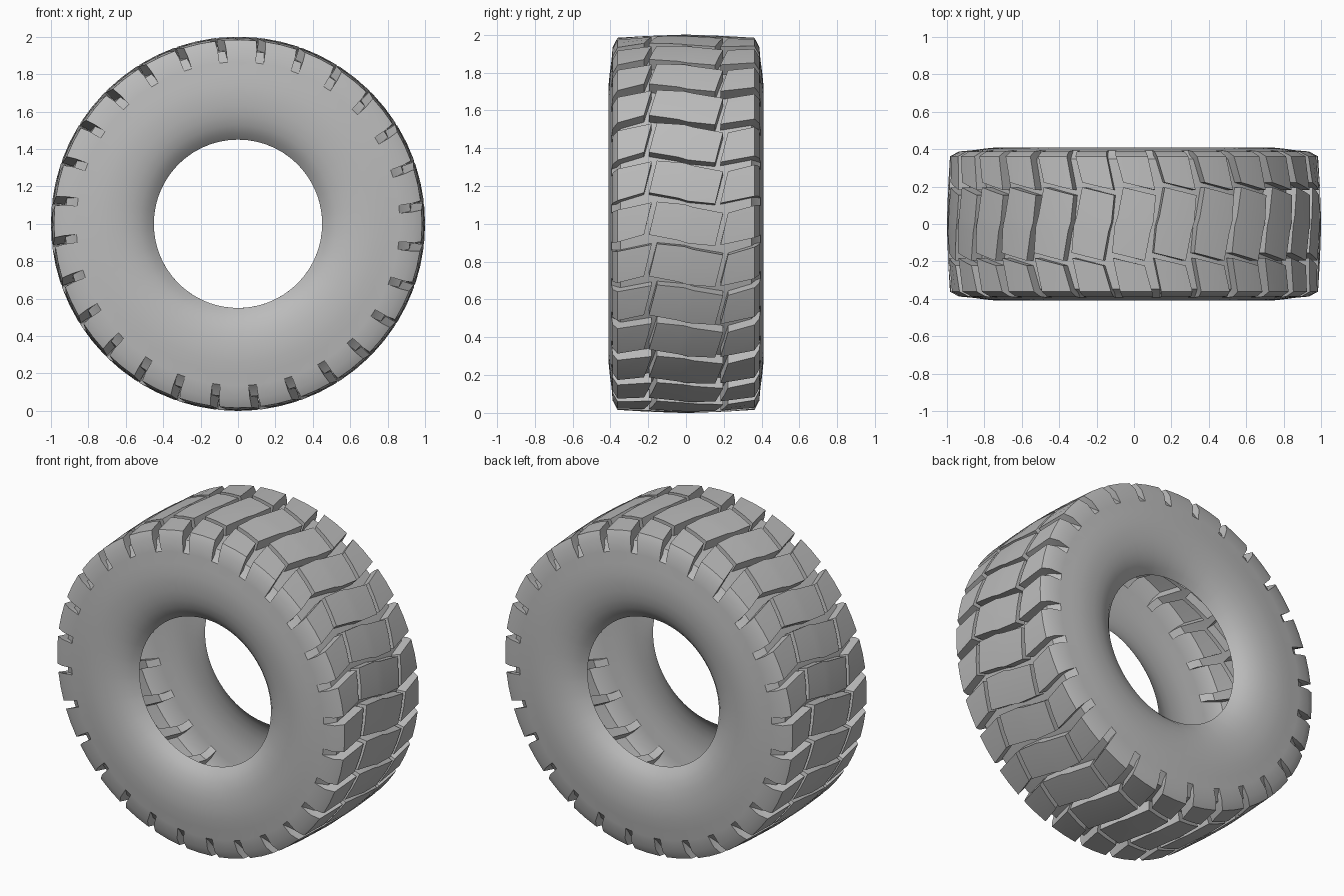
import bpy, bmesh, math

if "Cube" in bpy.data.objects:
    bpy.data.objects.remove(bpy.data.objects["Cube"])

PITCHES = 28
STEP = 2 * math.pi / PITCHES

# Tread stations, outer edge to middle, for the -y half:
# (y at low edge, y at high edge, top radius, floor radius, floor y inset, angle centre, half angle)
HALF = [
    (-0.394, -0.394, 0.865, 0.865, 0.0, -0.022, 0.088),
    (-0.388, -0.388, 0.935, 0.895, 0.022, -0.020, 0.088),
    (-0.362, -0.362, 0.984, 0.925, 0.015, -0.012, 0.087),
    (-0.222, -0.182, 0.994, 0.932, 0.0, 0.028, 0.086),
    (-0.196, -0.154, 0.995, 0.932, 0.0, 0.030, 0.088),
    (-0.040, -0.010, 1.000, 0.934, 0.0, 0.008, 0.096),
]
# Sidewall profile (|y|, radius) from the shoulder to the bead
WALL = [(0.394, 0.865), (0.403, 0.80), (0.409, 0.74), (0.410, 0.69), (0.406, 0.63),
        (0.396, 0.575), (0.378, 0.525), (0.353, 0.483), (0.32, 0.45)]


def station(i):
    """Low and high edge (angle, y), top radius, floor radius, floor inset."""
    ylo, yhi, rt, rf, ins, c, w = HALF[i if i < 6 else 11 - i]
    if i < 6:
        return (c - w, ylo), (c + w, yhi), rt, rf, ins
    return (-c - w, -yhi), (-c + w, -ylo), rt, rf, ins


def polar(a, y, r):
    return (r * math.cos(a), y, 1 + r * math.sin(a))


def point(k, i, col, top):
    """Column 0 = low edge, 1 = middle, 2 = high edge, 3 = low edge of next block."""
    if col == 3:
        return point(k + 1, i, 0, top)
    lo, hi, rt, rf, ins = station(i)
    t = col / 2
    a = lo[0] + (hi[0] - lo[0]) * t + k * STEP
    y = lo[1] + (hi[1] - lo[1]) * t
    if top:
        return polar(a, y, rt)
    return polar(a, y - math.copysign(ins, y), rf)


bm = bmesh.new()


def face(*pts):
    clean = []
    for p in pts:
        if all(math.dist(p, q) > 1e-5 for q in clean):
            clean.append(p)
    if len(clean) > 2:
        bm.faces.new([bm.verts.new(p) for p in clean])


for k in range(PITCHES):
    for i in range(11):
        gap = i in (3, 7)
        # block tops, or the zigzag groove floor between block rows
        for c in (0, 1):
            face(point(k, i, c, not gap), point(k, i, c + 1, not gap),
                 point(k, i + 1, c + 1, not gap), point(k, i + 1, c, not gap))
        # cross groove floor
        face(point(k, i, 2, False), point(k, i, 3, False),
             point(k, i + 1, 3, False), point(k, i + 1, 2, False))
        # block side walls
        if not gap:
            for c in (0, 2):
                face(point(k, i, c, True), point(k, i + 1, c, True),
                     point(k, i + 1, c, False), point(k, i, c, False))
    # block end walls
    for i in (3, 4, 7, 8):
        for c in (0, 1):
            face(point(k, i, c, True), point(k, i, c + 1, True),
                 point(k, i, c + 1, False), point(k, i, c, False))
    # sidewalls
    for i, side in ((0, -1), (11, 1)):
        lo, hi = station(i)[:2]
        angs = [lo[0], (lo[0] + hi[0]) / 2, hi[0], lo[0] + STEP]
        for a, b in zip(angs, angs[1:]):
            a, b = a + k * STEP, b + k * STEP
            for (y0, r0), (y1, r1) in zip(WALL, WALL[1:]):
                face(polar(a, side * y0, r0), polar(b, side * y0, r0),
                     polar(b, side * y1, r1), polar(a, side * y1, r1))

bmesh.ops.remove_doubles(bm, verts=bm.verts[:], dist=1e-4)
bmesh.ops.recalc_face_normals(bm, faces=bm.faces[:])
# make sure the shell faces outward
bm.normal_update()
out = 0
for f in bm.faces:
    m = f.calc_center_median()
    out += f.normal.x * m.x + f.normal.y * m.y + f.normal.z * (m.z - 1)
if out < 0:
    bmesh.ops.reverse_faces(bm, faces=bm.faces[:])

mesh = bpy.data.meshes.new("tyre")
bm.to_mesh(mesh)
bm.free()
tyre = bpy.data.objects.new("tyre", mesh)
bpy.context.collection.objects.link(tyre)

rubber = bpy.data.materials.new("grey rubber")
rubber.diffuse_color = (0.5, 0.5, 0.5, 1)
rubber.use_nodes = True
rubber.node_tree.nodes["Principled BSDF"].inputs["Base Color"].default_value = rubber.diffuse_color
mesh.materials.append(rubber)

bpy.context.view_layer.objects.active = tyre
tyre.select_set(True)
bpy.ops.object.shade_smooth_by_angle(angle=math.radians(30))
